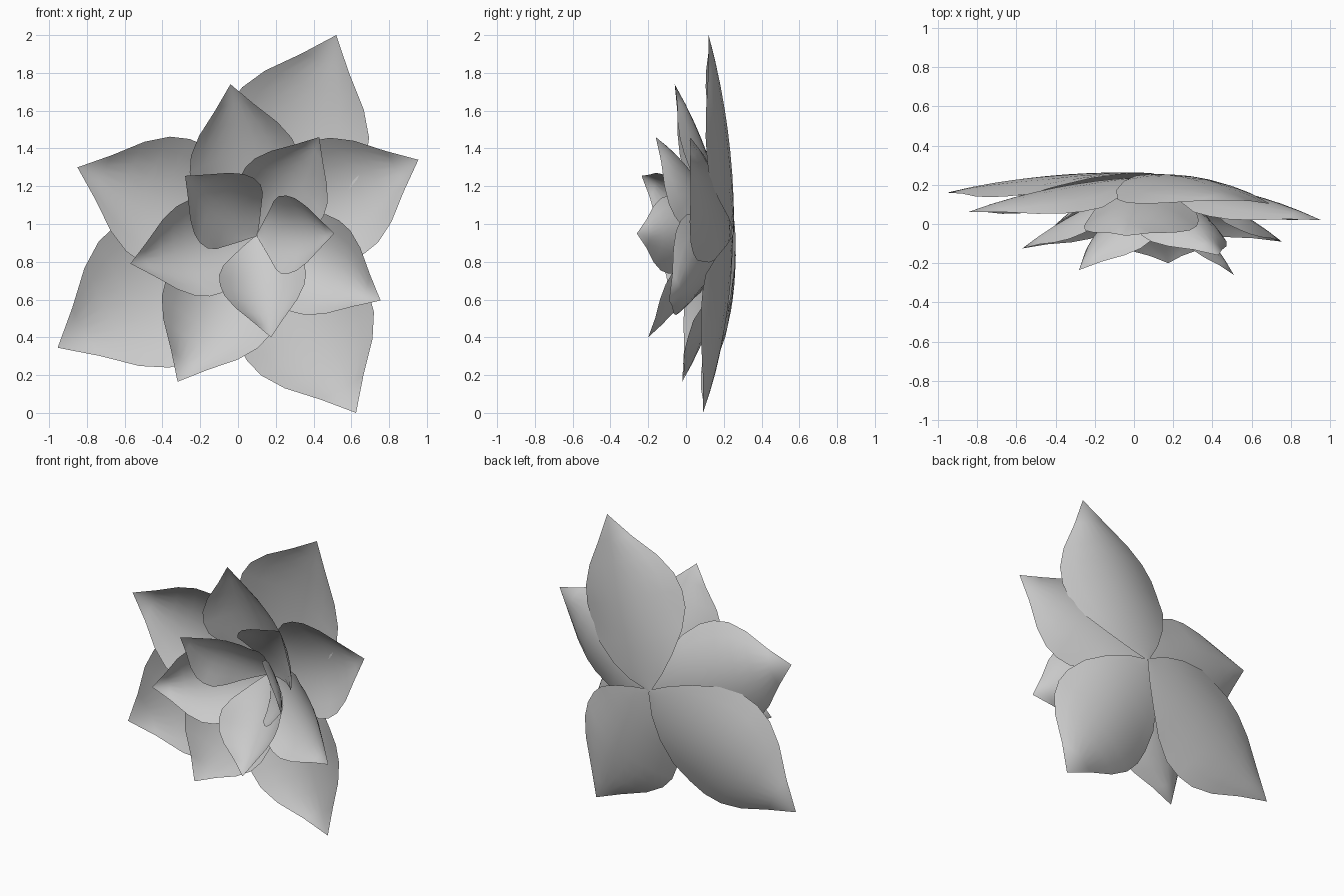
import bpy, bmesh
from mathutils import Vector

if "Cube" in bpy.data.objects:
    bpy.data.objects.remove(bpy.data.objects["Cube"])

# Petal outline: (position along midrib, half width), both relative to petal length
OUTLINE = [(0, .01), (.08, .115), (.18, .21), (.3, .295), (.42, .335), (.52, .34),
           (.62, .315), (.73, .245), (.86, .12), (1, 0)]
ACROSS = 8


def petal(name, tip, base, cup, bow):
    axis = tip - base
    length = axis.length
    axis.normalize()
    side = axis.cross(Vector((0, -1, 0))).normalized()
    normal = side.cross(axis).normalized()      # inner (front) face direction
    if normal.y > 0:
        normal = -normal
    bm = bmesh.new()
    rows = []
    for s, w in OUTLINE:
        mid = base + axis * s * length - normal * bow * length * 4 * s * (1 - s)
        if w == 0:
            rows.append([bm.verts.new(mid)])
            continue
        row = []
        depth = cup * w * min(1, s / .4)        # flat near the base, cupped further out
        for i in range(ACROSS + 1):
            u = 2 * i / ACROSS - 1
            row.append(bm.verts.new(mid + (side * u * w + normal * depth * u * u) * length))
        rows.append(row)
    for a, b in zip(rows, rows[1:]):
        for i in range(ACROSS):
            if len(b) == 1:
                bm.faces.new((a[i], a[i + 1], b[0]))
            else:
                bm.faces.new((a[i], a[i + 1], b[i + 1], b[i]))
    bm.normal_update()
    for f in bm.faces:
        f.smooth = True
        if f.normal.dot(normal) < 0:
            f.normal_flip()
    mesh = bpy.data.meshes.new(name)
    bm.to_mesh(mesh)
    bm.free()
    obj = bpy.data.objects.new(name, mesh)
    bpy.context.collection.objects.link(obj)


# Petal tips in spiral order, from the large flat back petals to the small raised ones
TIPS = [(-.955, .16, .345), (.52, .12, 2.0), (.625, .09, 0), (-.85, .06, 1.3),
        (.955, .02, 1.34), (-.32, -.02, .165), (-.04, -.06, 1.74), (.755, -.09, .595),
        (-.57, -.125, .79), (.43, -.16, 1.46), (.175, -.2, .4), (-.28, -.235, 1.255),
        (.51, -.26, .95)]
for k, tip in enumerate(TIPS):
    t = k / (len(TIPS) - 1)
    petal(f"petal_{k + 1:02d}", Vector(tip), Vector((.1, .26 - .07 * t, .94)),
          cup=min(.25 + .4 * t, .52), bow=.03 + .03 * t)
